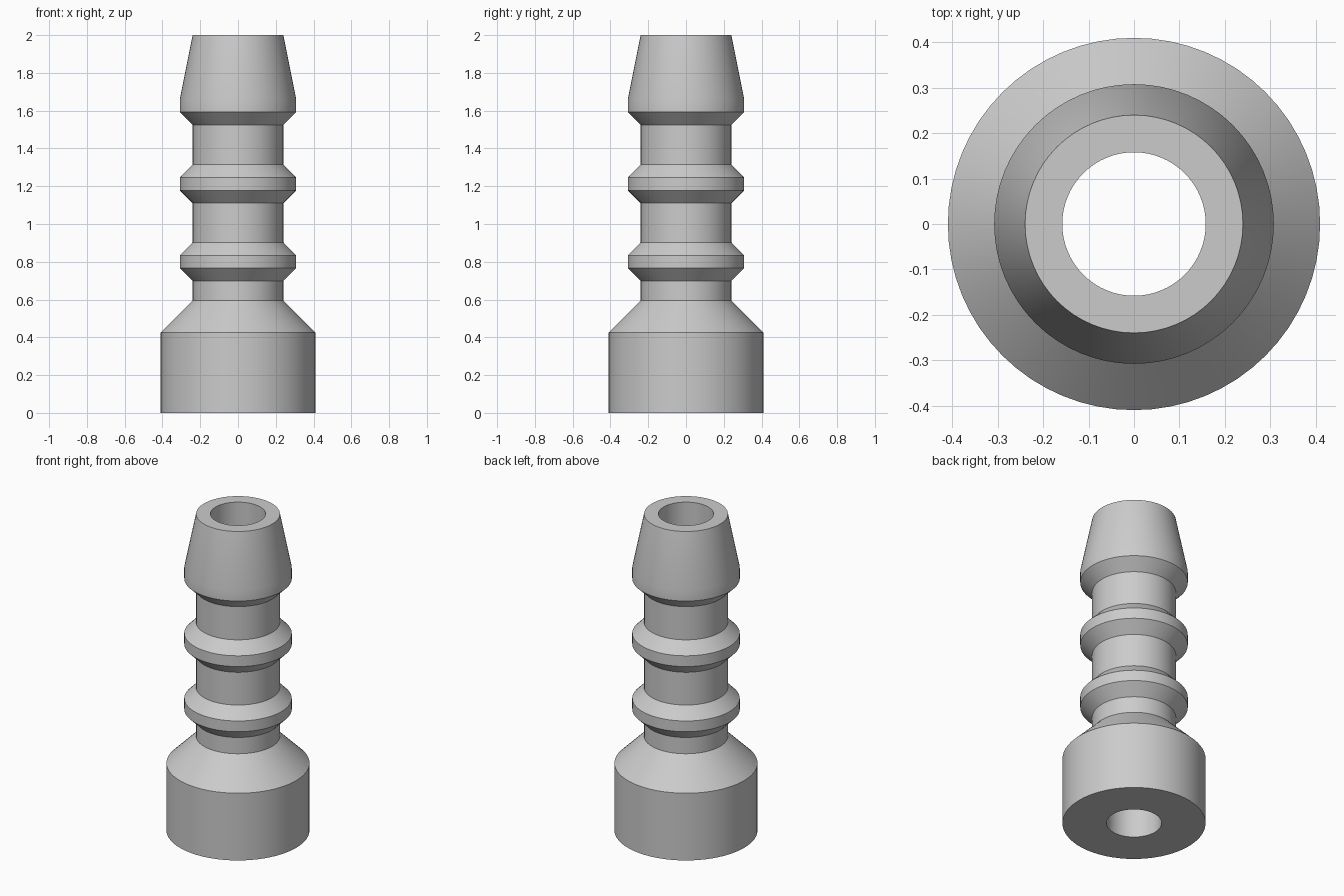
import bpy
import bmesh
from math import radians
from mathutils import Matrix, Vector

SIDES = 64
BORE, NECK, BARB, BASE = 0.158, 0.24, 0.308, 0.41

cube = bpy.data.objects.get("Cube")
if cube:
    bpy.data.objects.remove(cube, do_unlink=True)

# Plain grey material
grey = bpy.data.materials.new("plain grey")
grey.use_nodes = True
colour = (0.6, 0.6, 0.6, 1.0)
grey.diffuse_color = colour
grey.node_tree.nodes["Principled BSDF"].inputs["Base Color"].default_value = colour


def ring_barb(z):
    """Profile of one ridge: flare out, short flat, taper back to the neck."""
    return [(NECK, z), (BARB, z + 0.068), (BARB, z + 0.136), (NECK, z + 0.205)]


def lathe(name, profile):
    """Revolve a closed (radius, height) profile around z."""
    bm = bmesh.new()
    rings = []
    for r, z in profile:
        start = Vector((r, 0, z))
        rings.append([bm.verts.new(Matrix.Rotation(radians(360 * i / SIDES), 3, "Z") @ start)
                      for i in range(SIDES)])
    for low, high in zip(rings, rings[1:] + rings[:1]):
        for i in range(SIDES):
            j = (i + 1) % SIDES
            bm.faces.new((low[i], low[j], high[j], high[i]))
    bmesh.ops.recalc_face_normals(bm, faces=bm.faces)
    mesh = bpy.data.meshes.new(name)
    bm.to_mesh(mesh)
    bm.free()
    mesh.materials.append(grey)
    obj = bpy.data.objects.new(name, mesh)
    bpy.context.collection.objects.link(obj)
    bpy.ops.object.select_all(action="DESELECT")
    obj.select_set(True)
    bpy.context.view_layer.objects.active = obj
    bpy.ops.object.shade_smooth_by_angle(angle=radians(30))
    return obj


# Collar and shoulder, two ridges, long tapered tip, then the straight bore
collar = [(BASE, 0), (BASE, 0.425), (NECK, 0.595)]
tip = [(NECK, 1.525), (BARB, 1.592), (BARB, 1.66), (NECK, 2.0)]
bore = [(BORE, 2.0), (BORE, 0)]
lathe("barbed_hose_fitting", collar + ring_barb(0.698) + ring_barb(1.11) + tip + bore)
